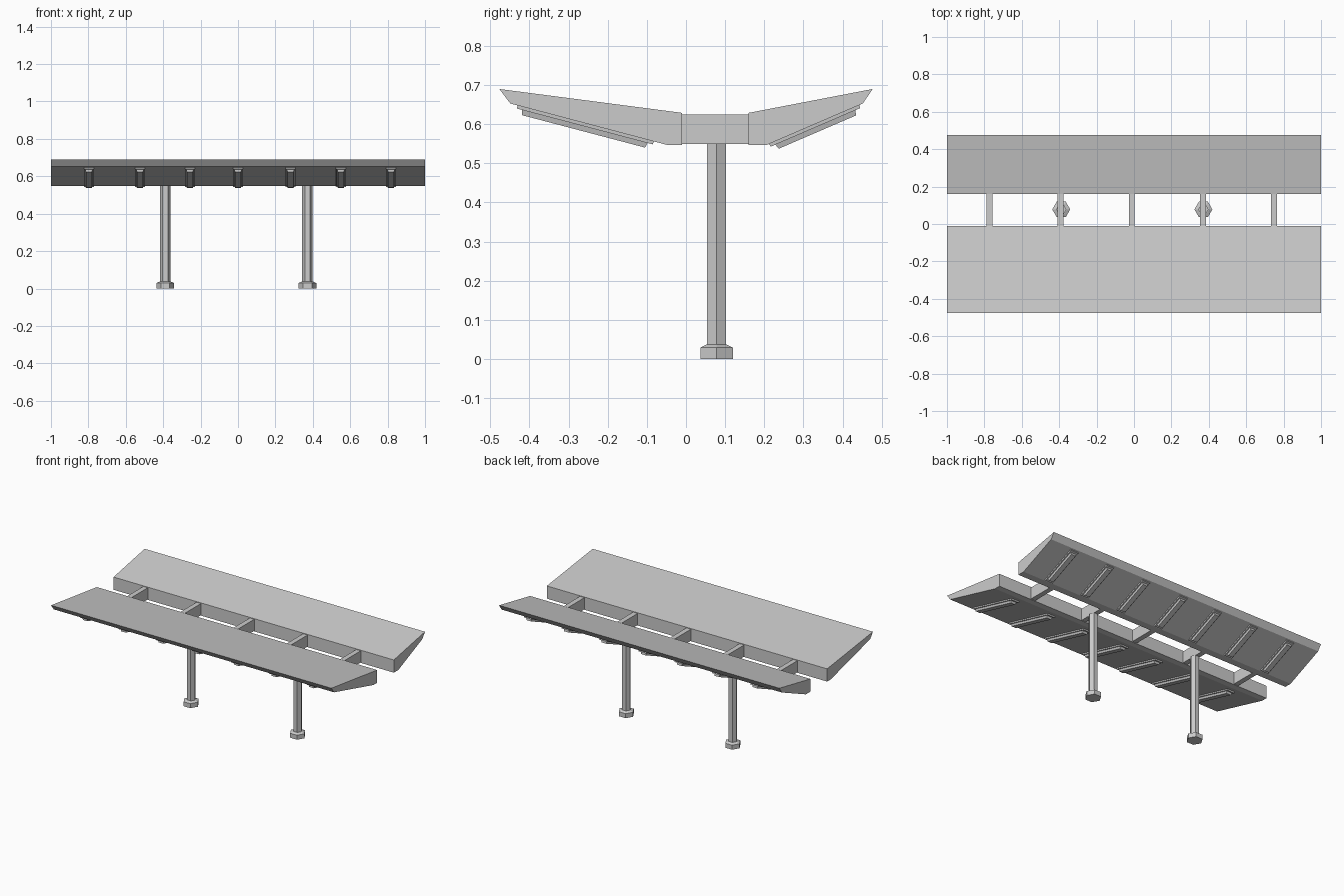
import bpy, bmesh
from math import pi
from mathutils import Vector

if "Cube" in bpy.data.objects:
    bpy.data.objects.remove(bpy.data.objects["Cube"])


def finish(name, bm):
    bmesh.ops.recalc_face_normals(bm, faces=bm.faces)
    me = bpy.data.meshes.new(name)
    bm.to_mesh(me)
    bm.free()
    ob = bpy.data.objects.new(name, me)
    bpy.context.collection.objects.link(ob)
    return ob


def loft(name, rings):
    bm = bmesh.new()
    vs = [[bm.verts.new(p) for p in r] for r in rings]
    n = len(vs[0])
    for a, b in zip(vs, vs[1:]):
        for i in range(n):
            j = (i + 1) % n
            bm.faces.new((a[i], a[j], b[j], b[i]))
    bm.faces.new(vs[0])
    bm.faces.new(vs[-1])
    return finish(name, bm)


def prism(name, x0, x1, profile):
    return loft(name, [[(x, y, z) for y, z in profile] for x in (x0, x1)])


def bar(name, x, start, end, top, bottom, half, inset):
    # tapered bar hanging below the line start-end in the yz plane
    a, b = Vector((0, *start)), Vector((0, *end))
    along = (b - a).normalized()
    down = Vector((0, along.z, -along.y))
    if down.z > 0:
        down.negate()
    rings = []
    for depth, s in ((top, 0), (bottom, inset)):
        p, q = a + along * s + down * depth, b - along * s + down * depth
        w = Vector((half - s, 0, 0))
        o = Vector((x, 0, 0))
        rings.append([o + p - w, o + p + w, o + q + w, o + q - w])
    return loft(name, rings)


def hexagon(cx, cy, r, z):
    from math import cos, sin
    return [(cx + r * cos(k * pi / 3), cy + r * sin(k * pi / 3), z) for k in range(6)]


# roof wings
prism("front_roof_wing", -1, 1, [(-0.477, 0.69), (-0.01, 0.629), (-0.01, 0.547),
                                 (-0.048, 0.547), (-0.449, 0.653)])
prism("back_roof_wing", -1, 1, [(0.477, 0.69), (0.16, 0.629), (0.16, 0.547),
                                (0.206, 0.547), (0.452, 0.653)])

# cross beams joining the wings
for i in range(5):
    x = -0.772 + 0.38 * i
    prism(f"cross_beam_{i + 1}", x - 0.016, x + 0.016,
          [(-0.012, 0.55), (0.162, 0.55), (0.162, 0.625), (-0.012, 0.625)])

# hexagonal posts with stepped feet
for i, x in enumerate((-0.389, 0.371)):
    loft(f"post_{i + 1}", [hexagon(x, 0.078, 0.0275, z) for z in (0.03, 0.551)])
    loft(f"post_foot_{i + 1}", [hexagon(x, 0.078, r, z) for r, z in
                                ((0.048, 0), (0.048, 0.029), (0.03, 0.037))])

# lamp mounts and lamps under both wings
sides = {"front": ((-0.431, 0.648), (-0.082, 0.556)),
         "back": ((0.443, 0.649), (0.212, 0.5495))}
for side, (outer, inner) in sides.items():
    a, b = Vector(outer), Vector(inner)
    d = (b - a).normalized() * 0.014
    for i, x in enumerate((-0.797, -0.524, -0.257, 0, 0.281, 0.55, 0.818)):
        bar(f"{side}_lamp_mount_{i + 1}", x, a, b, -0.004, 0.008, 0.028, 0.001)
        bar(f"{side}_lamp_{i + 1}", x, a + d, b - d, 0.006, 0.021, 0.02, 0.004)
